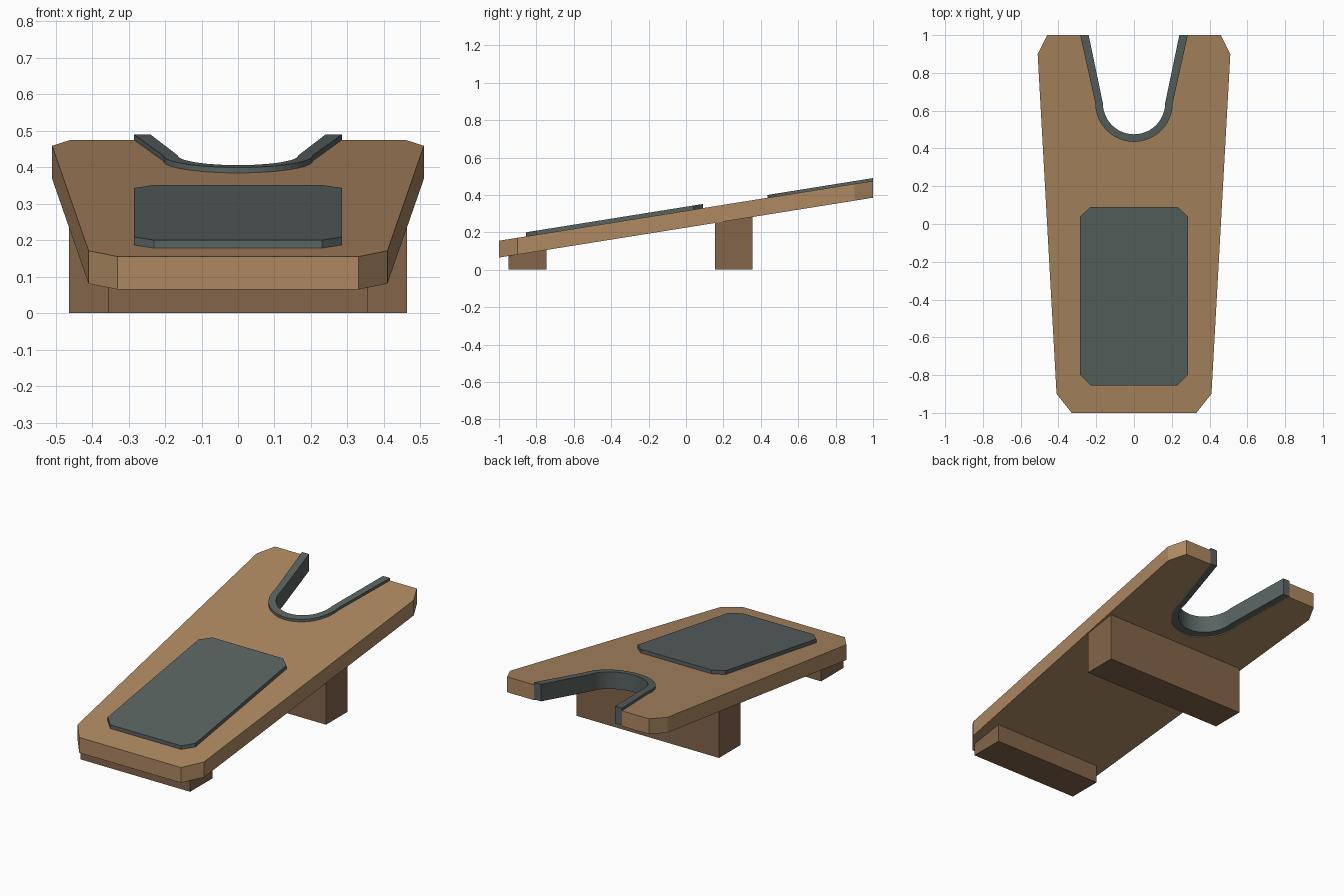
import bpy, bmesh, math

if "Cube" in bpy.data.objects:
    bpy.data.objects.remove(bpy.data.objects["Cube"])

SLOPE = 0.16


def material(name, rgb):
    m = bpy.data.materials.new(name)
    m.diffuse_color = (*rgb, 1)
    m.use_nodes = True
    m.node_tree.nodes["Principled BSDF"].inputs["Base Color"].default_value = m.diffuse_color
    return m


wood = material("light_wood", (0.42, 0.25, 0.12))
dark_wood = material("dark_wood", (0.23, 0.13, 0.07))
rubber = material("grey_rubber", (0.10, 0.125, 0.12))


def slab(name, outline, low, high, mat):
    """Prism over an xy outline; low and high map y to height."""
    bm = bmesh.new()
    bottom = [bm.verts.new((x, y, low(y))) for x, y in outline]
    top = [bm.verts.new((x, y, high(y))) for x, y in outline]
    bm.faces.new(bottom)
    bm.faces.new(top)
    n = len(outline)
    for i in range(n):
        j = (i + 1) % n
        bm.faces.new((bottom[i], bottom[j], top[j], top[i]))
    bmesh.ops.recalc_face_normals(bm, faces=bm.faces)
    mesh = bpy.data.meshes.new(name)
    bm.to_mesh(mesh)
    bm.free()
    mesh.materials.append(mat)
    ob = bpy.data.objects.new(name, mesh)
    bpy.context.collection.objects.link(ob)
    return ob


def tilt(offset):
    return lambda y: offset + SLOPE * y


def mirrored(half):
    """Close a right-hand half outline with its mirror image."""
    return half + [(-x, y) for x, y in reversed(half)]


def notch(radius, mouth, segments=24):
    """U-shaped path from the right mouth to the left mouth."""
    arc = [(radius * math.cos(math.pi * i / segments),
            0.64 - radius * math.sin(math.pi * i / segments))
           for i in range(segments + 1)]
    return [(mouth, 1.0)] + arc + [(-mouth, 1.0)]


# tapered board with a boot notch at the high end
outer = notch(0.205, 0.285)
right = [(0.33, -1), (0.41, -0.9), (0.51, 0.9), (0.46, 1)]
left = [(-x, y) for x, y in reversed(right)]
slab("board", right + outer + left, tilt(0.225), tilt(0.315), wood)

# rubber lining around the notch
inner = notch(0.165, 0.24)
slab("notch_lining", outer + inner[::-1], tilt(0.23), tilt(0.33), rubber)

# foot pad with clipped corners
slab("foot_pad", mirrored([(0.23, -0.855), (0.285, -0.8), (0.285, 0.04), (0.23, 0.09)]),
     tilt(0.31), tilt(0.337), rubber)

# support blocks cut to the slope of the board
for name, hx, y0, y1 in (("front_foot", 0.355, -0.95, -0.745),
                         ("rear_foot", 0.463, 0.155, 0.355)):
    slab(name, mirrored([(hx, y0), (hx, y1)]), lambda y: 0.0, tilt(0.23), dark_wood)
